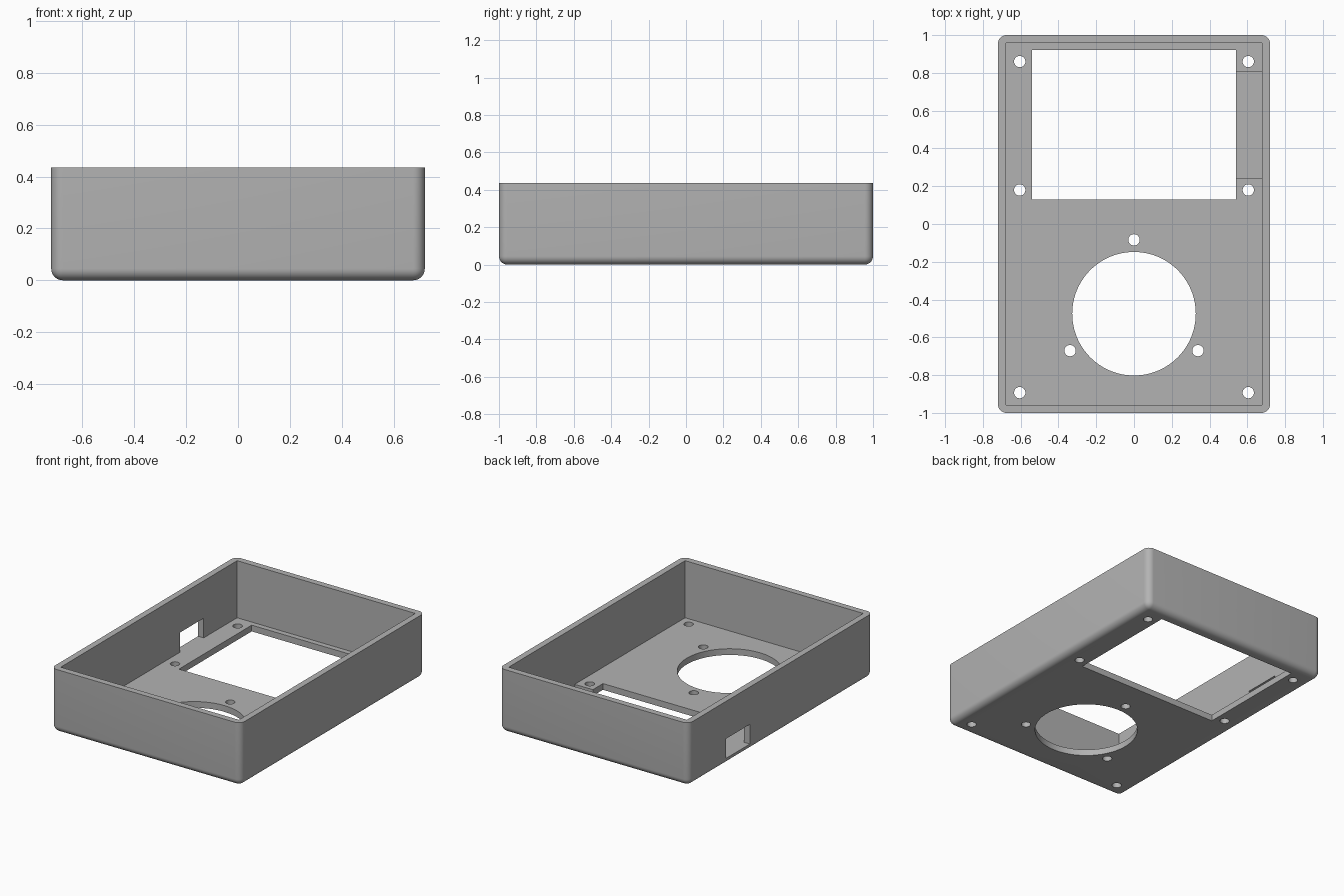
import bpy, bmesh, math
from mathutils import Matrix, Vector

cube = bpy.data.objects.get("Cube")
if cube:
    bpy.data.objects.remove(cube, do_unlink=True)

HX, HY, HEIGHT = 0.72, 1.0, 0.435   # half width, half length, height
WALL = 0.043                        # wall and floor thickness
IX, IY = HX - WALL, HY - WALL       # inner half sizes
ROUND = 0.045


def new_object(name, bm):
    mesh = bpy.data.meshes.new(name)
    bm.to_mesh(mesh)
    bm.free()
    obj = bpy.data.objects.new(name, mesh)
    bpy.context.collection.objects.link(obj)
    return obj


def box_mesh(low, high):
    low, high = Vector(low), Vector(high)
    bm = bmesh.new()
    bmesh.ops.create_cube(bm, size=1, matrix=Matrix.Translation((low + high) / 2)
                          @ Matrix.Diagonal((*(high - low), 1)))
    return bm


def cut(target, bm):
    """Subtract a mesh from the target and discard the cutter."""
    cutter = new_object("cutter", bm)
    cutter.hide_render = True
    mod = target.modifiers.new("cut", 'BOOLEAN')
    mod.operation = 'DIFFERENCE'
    mod.solver = 'EXACT'
    mod.object = cutter
    bpy.context.view_layer.objects.active = target
    bpy.ops.object.modifier_apply(modifier=mod.name)
    bpy.data.objects.remove(cutter, do_unlink=True)


def drill(target, x, y, radius, sides):
    bm = bmesh.new()
    bmesh.ops.create_cone(bm, cap_ends=True, segments=sides, radius1=radius,
                          radius2=radius, depth=0.3,
                          matrix=Matrix.Translation((x, y, 0)))
    cut(target, bm)


# Outer shell: every edge rounded except the top rim
bm = box_mesh((-HX, -HY, 0), (HX, HY, HEIGHT))
edges = [e for e in bm.edges if min(v.co.z for v in e.verts) < 0.01]
bmesh.ops.bevel(bm, geom=edges, offset=ROUND, segments=8, profile=0.5, affect='EDGES')
case = new_object("case", bm)

# Inner cavity, display window, thinned floor strip and side port
cut(case, box_mesh((-IX, -IY, WALL), (IX, IY, HEIGHT + 0.2)))
cut(case, box_mesh((-0.54, 0.13, -0.1), (0.54, 0.92, 0.2)))
cut(case, box_mesh((0.5, 0.24, 0.02), (IX, 0.805, 0.2)))
cut(case, box_mesh((-HX - 0.1, 0.335, WALL), (-IX + 0.05, 0.595, 0.178)))

# Large round opening with its three screw holes
WHEEL_Y = -0.475
drill(case, 0, WHEEL_Y, 0.327, 96)
for k in range(3):
    a = math.radians(90 + 120 * k)
    drill(case, 0.391 * math.cos(a), WHEEL_Y + 0.391 * math.sin(a), 0.03, 32)

# Screw holes along both sides
for side in (-1, 1):
    for y in (0.86, 0.18, -0.893):
        drill(case, side * 0.605, y, 0.03, 32)

# Colour and shading
grey = bpy.data.materials.new("plain grey")
grey.use_nodes = True
colour = (0.45, 0.45, 0.45, 1)
grey.diffuse_color = colour
grey.node_tree.nodes["Principled BSDF"].inputs["Base Color"].default_value = colour
case.data.materials.clear()
case.data.materials.append(grey)

bpy.ops.object.select_all(action='DESELECT')
case.select_set(True)
bpy.context.view_layer.objects.active = case
bpy.ops.object.shade_smooth_by_angle(angle=math.radians(30))
